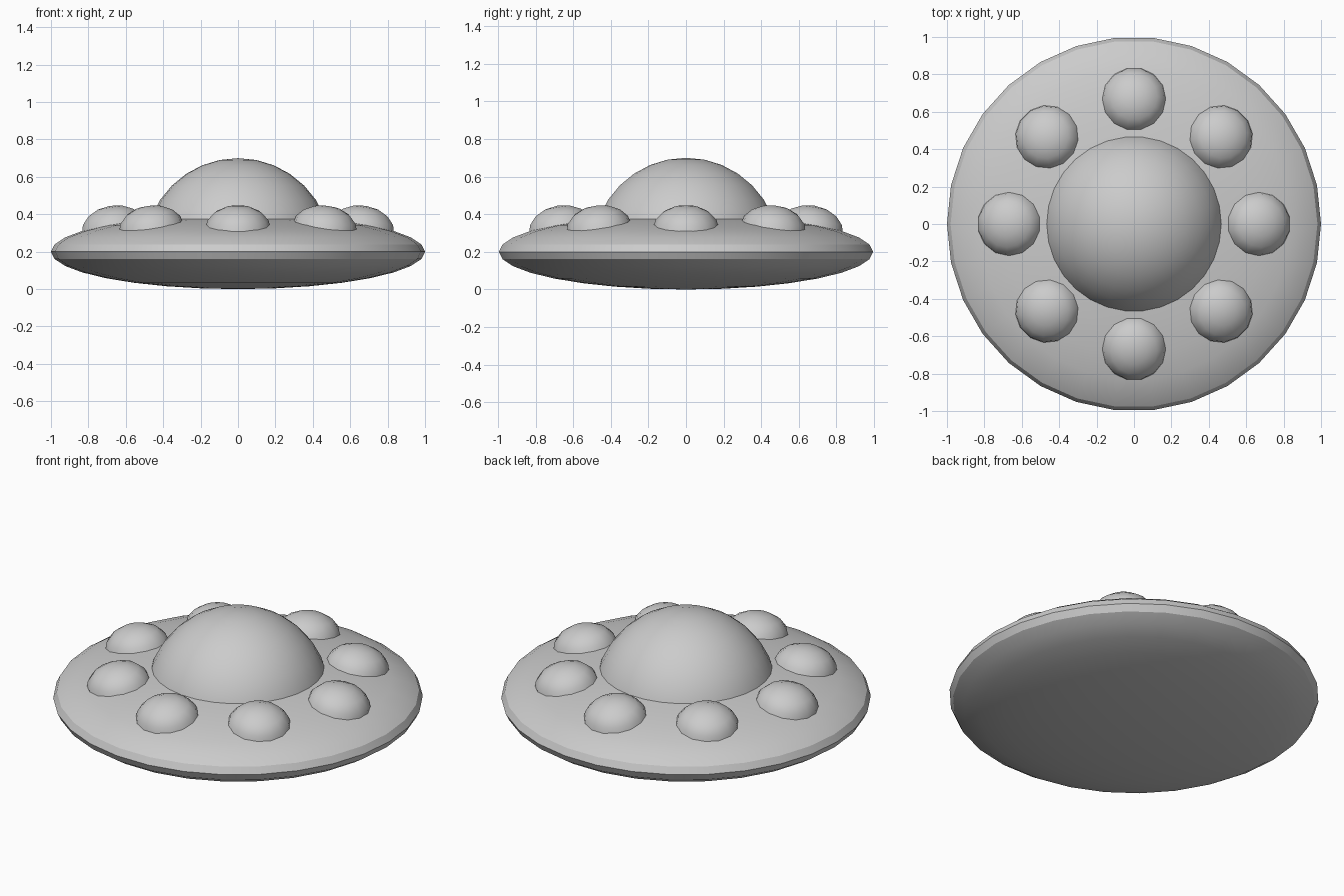
import bpy
import bmesh
import math

cube = bpy.data.objects.get("Cube")
if cube:
    bpy.data.objects.remove(cube, do_unlink=True)

# One plain grey for the whole craft
grey = bpy.data.materials.new("light_grey")
grey.use_nodes = True
grey.diffuse_color = (0.6, 0.6, 0.6, 1)
grey.node_tree.nodes["Principled BSDF"].inputs["Base Color"].default_value = (0.6, 0.6, 0.6, 1)


def ellipsoid(name, centre, radius, height, segments, rings, tilt=0, turn=math.pi / 2, half=False):
    """Squashed sphere or its upper half, tilted and then turned about z."""
    bpy.ops.mesh.primitive_uv_sphere_add(segments=segments, ring_count=rings, radius=1, location=centre)
    ob = bpy.context.object
    ob.name = name
    if half:
        bm = bmesh.new()
        bm.from_mesh(ob.data)
        bmesh.ops.delete(bm, geom=[v for v in bm.verts if v.co.z < -0.01], context='VERTS')
        bm.to_mesh(ob.data)
        bm.free()
    ob.scale = (radius, radius, height)
    ob.rotation_euler = (0, tilt, turn)
    bpy.ops.object.transform_apply(location=False, rotation=True, scale=True)
    bpy.ops.object.shade_smooth_by_angle(angle=math.radians(30))
    ob.data.materials.append(grey)


# Flat saucer hull and the half dome rising from its centre
ellipsoid("saucer_hull", (0, 0, 0.2), 1, 0.2, 30, 16)
ellipsoid("dome", (0, 0, 0.2), 0.5, 0.5, 30, 16, half=True)

# Ring of eight low domed lights, leaning outward with the hull's slope
for i in range(8):
    a = i * math.tau / 8
    reach = 0.655 if i % 2 else 0.665
    place = (reach * math.cos(a), reach * math.sin(a), 0.322)
    ellipsoid(f"light_{i + 1}", place, 0.176, 0.125, 14, 8, math.radians(10), a, half=True)
